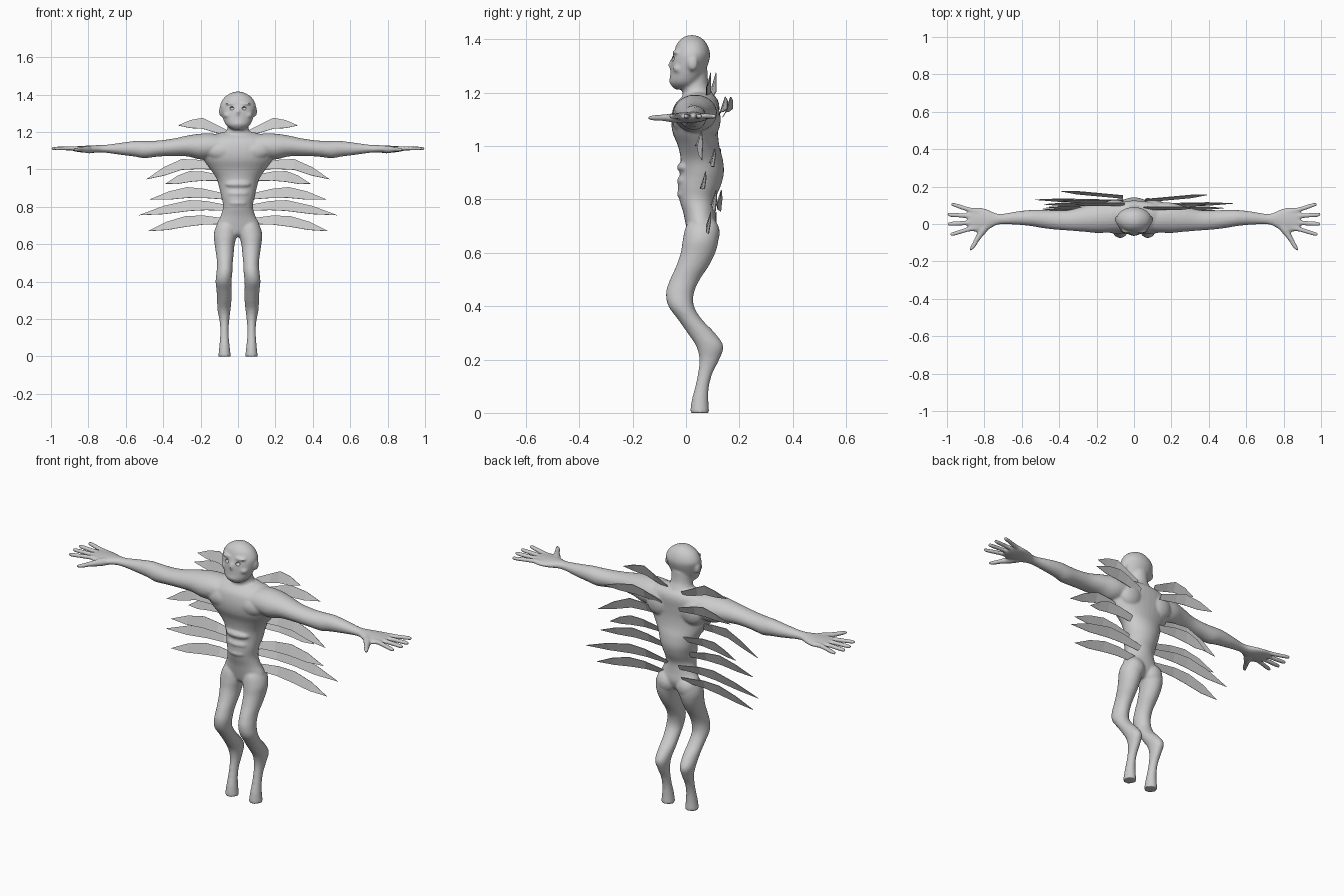
import bpy, bmesh, math
from mathutils import Vector, Matrix

grey = bpy.data.materials.new("plain grey")
grey.diffuse_color = (0.6, 0.6, 0.6, 1)


def spline(rows, steps=5):
    """Smooth interpolation through rows of numbers."""
    out = []
    for i in range(len(rows) - 1):
        p0, p1 = rows[max(i - 1, 0)], rows[i]
        p2, p3 = rows[i + 1], rows[min(i + 2, len(rows) - 1)]
        for s in range(steps):
            t = s / steps
            out.append([0.5 * (2 * b + (c - a) * t + (2 * a - 5 * b + 4 * c - d) * t * t
                               + (3 * b - a - 3 * c + d) * t ** 3)
                        for a, b, c, d in zip(p0, p1, p2, p3)])
    return out + [list(rows[-1])]


def loft(bm, rows, axis, sides=24):
    """Skin ellipses (x, y, z, ra, rb) lying square to the given axis."""
    u, v = {"z": ((1, 0, 0), (0, 1, 0)), "x": ((0, 1, 0), (0, 0, 1)),
            "y": ((1, 0, 0), (0, 0, 1))}[axis]
    u, v = Vector(u), Vector(v)
    rings = []
    for x, y, z, ra, rb in spline(rows):
        ring = []
        for k in range(sides):
            a = 2 * math.pi * k / sides
            ring.append(bm.verts.new(Vector((x, y, z)) + u * max(ra, 0.002) * math.cos(a)
                                     + v * max(rb, 0.002) * math.sin(a)))
        rings.append(ring)
    for r, q in zip(rings, rings[1:]):
        for k in range(sides):
            bm.faces.new((r[k], r[(k + 1) % sides], q[(k + 1) % sides], q[k]))
    bm.faces.new(rings[0])
    bm.faces.new(rings[-1])


def blob(bm, centre, radii):
    m = Matrix.Translation(centre) @ Matrix.Diagonal((*radii, 1))
    bmesh.ops.create_uvsphere(bm, u_segments=20, v_segments=12, radius=1, matrix=m)


def finish(bm, name):
    bmesh.ops.recalc_face_normals(bm, faces=bm.faces)
    me = bpy.data.meshes.new(name)
    bm.to_mesh(me)
    bm.free()
    me.materials.append(grey)
    ob = bpy.data.objects.new(name, me)
    bpy.context.collection.objects.link(ob)
    return ob


body = bmesh.new()

# torso: (z, front y, back y, half width)
torso = [(0.64, 0.03, 0.08, 0.04), (0.66, 0.01, 0.1, 0.09), (0.7, 0.0, 0.115, 0.115),
         (0.75, -0.01, 0.11, 0.093), (0.8, -0.025, 0.11, 0.08), (0.85, -0.03, 0.13, 0.088),
         (0.9, -0.022, 0.142, 0.1), (0.95, -0.02, 0.138, 0.115), (1.0, -0.03, 0.125, 0.148),
         (1.05, -0.05, 0.12, 0.185), (1.1, -0.055, 0.122, 0.215), (1.15, -0.045, 0.125, 0.2),
         (1.18, -0.02, 0.115, 0.15), (1.2, 0.01, 0.09, 0.08)]
loft(body, [(0, (f + b) / 2, z, w, (b - f) / 2) for z, f, b, w in torso], "z", 32)

# neck
loft(body, [(0, 0.05, 1.14, 0.09, 0.065), (0, 0.045, 1.19, 0.068, 0.058),
            (0, 0.035, 1.23, 0.055, 0.05), (0, 0.03, 1.29, 0.055, 0.05)], "z")

# head
loft(body, [(0, 0.0, 1.212, 0.03, 0.04), (0, -0.003, 1.235, 0.062, 0.057),
            (0, 0.005, 1.27, 0.08, 0.064), (0, 0.016, 1.32, 0.093, 0.071),
            (0, 0.022, 1.35, 0.094, 0.068), (0, 0.022, 1.385, 0.073, 0.055),
            (0, 0.022, 1.408, 0.038, 0.032), (0, 0.022, 1.416, 0.008, 0.008)], "z")
blob(body, (0, -0.05, 1.305), (0.012, 0.016, 0.022))            # nose
blob(body, (0, -0.05, 1.245), (0.03, 0.014, 0.01))              # lips
# stomach folds
for z, w in ((0.92, 0.07), (0.87, 0.062), (0.82, 0.055)):
    blob(body, (0, 0.0, z), (w, 0.034, 0.022))

# leg: (z, front y, back y, inner x, outer x)
leg = [(0.74, 0.03, 0.09, 0.03, 0.08), (0.7, 0.0, 0.12, 0.008, 0.115),
       (0.65, -0.012, 0.122, 0.006, 0.13), (0.6, -0.02, 0.11, 0.018, 0.125),
       (0.55, -0.037, 0.085, 0.023, 0.118), (0.5, -0.06, 0.052, 0.028, 0.112),
       (0.45, -0.075, 0.03, 0.03, 0.115), (0.4, -0.066, 0.03, 0.035, 0.12),
       (0.35, -0.03, 0.06, 0.035, 0.115), (0.3, 0.005, 0.108, 0.035, 0.112),
       (0.25, 0.038, 0.14, 0.04, 0.11), (0.2, 0.05, 0.125, 0.046, 0.1),
       (0.15, 0.045, 0.1, 0.05, 0.095), (0.1, 0.035, 0.086, 0.049, 0.096),
       (0.05, 0.022, 0.084, 0.044, 0.1), (0.0, 0.015, 0.087, 0.038, 0.106)]
# arm: (x, y, z, half depth, half height)
arm = [(0.04, 0.035, 1.125, 0.07, 0.05), (0.13, 0.035, 1.125, 0.08, 0.066),
       (0.2, 0.033, 1.122, 0.081, 0.069), (0.27, 0.027, 1.125, 0.068, 0.056),
       (0.35, 0.02, 1.118, 0.055, 0.046), (0.43, 0.022, 1.111, 0.051, 0.043),
       (0.5, 0.028, 1.106, 0.048, 0.046), (0.55, 0.032, 1.11, 0.043, 0.042),
       (0.62, 0.032, 1.11, 0.036, 0.033), (0.7, 0.027, 1.11, 0.028, 0.022),
       (0.74, 0.025, 1.11, 0.033, 0.02), (0.79, 0.022, 1.108, 0.058, 0.02),
       (0.84, 0.023, 1.108, 0.066, 0.017), (0.88, 0.023, 1.11, 0.055, 0.012),
       (0.89, 0.023, 1.11, 0.03, 0.006)]
# finger: (root y, tip x, tip y)
fingers = [(0.075, 0.98, 0.105), (0.042, 1.0, 0.05), (0.008, 1.0, 0.0), (-0.025, 0.985, -0.056)]

for s in (-1, 1):
    loft(body, [(s * (i + o) / 2, (f + b) / 2, z, (o - i) / 2, (b - f) / 2)
                for z, f, b, i, o in leg], "z")
    blob(body, (s * 0.06, 0.075, 0.675), (0.058, 0.052, 0.06))   # buttock
    loft(body, [(s * x, y, z, a, b) for x, y, z, a, b in arm], "x")
    for ry, tx, ty in fingers:
        rows = [(0.82, ry * 0.9, 0.012), (0.87, ry, 0.013), (0.91, ry + (ty - ry) * 0.35, 0.0125),
                (tx - 0.025, ry + (ty - ry) * 0.85, 0.0115), (tx - 0.004, ty, 0.008), (tx, ty, 0.002)]
        loft(body, [(s * x, y, 1.112, r, r * 0.9) for x, y, r in rows], "x", 12)
    # thumb
    loft(body, [(s * x, y, 1.106, r, r * 0.8) for x, y, r in
                ((0.79, 0.0, 0.026), (0.81, -0.04, 0.024), (0.84, -0.085, 0.016),
                 (0.86, -0.12, 0.014), (0.873, -0.138, 0.009), (0.877, -0.144, 0.002))], "y", 12)
    blob(body, (s * 0.085, -0.015, 1.1), (0.085, 0.038, 0.05))   # chest muscle
    blob(body, (s * 0.1, 0.09, 1.1), (0.07, 0.04, 0.07))         # shoulder blade
    blob(body, (s * 0.035, -0.03, 1.352), (0.034, 0.022, 0.009))  # brow
    blob(body, (s * 0.052, -0.025, 1.29), (0.026, 0.024, 0.018))  # cheek
    blob(body, (s * 0.09, 0.025, 1.31), (0.012, 0.02, 0.028))    # ear

body_ob = finish(body, "body")

# eye socket cutters
cut = bmesh.new()
for s in (-1, 1):
    blob(cut, (s * 0.033, -0.052, 1.327), (0.012, 0.016, 0.01))
cutter = finish(cut, "eye_socket_cutter")
cutter.hide_render = True
cutter.hide_viewport = True

# fuse the body into one smooth skin, then cut the eyes
remesh = body_ob.modifiers.new("skin", "REMESH")
remesh.mode = "VOXEL"
remesh.voxel_size = 0.0065
remesh.use_smooth_shade = True
soft = body_ob.modifiers.new("soften", "SMOOTH")
soft.factor = 0.5
soft.iterations = 4
eyes = body_ob.modifiers.new("eyes", "BOOLEAN")
eyes.operation = "DIFFERENCE"
eyes.object = cutter

# feathers: (root x, root z, peak x, peak z, tip x, tip z, y, sweep to tip)
feathers = [(0.05, 1.19, 0.19, 1.275, 0.32, 1.235, 0.085, 0.0),
            (0.06, 1.12, 0.22, 1.185, 0.39, 1.14, 0.125, 0.03),
            (0.08, 1.01, 0.3, 1.055, 0.49, 0.947, 0.04, 0.02),
            (0.07, 0.95, 0.26, 0.99, 0.388, 0.923, 0.095, 0.01),
            (0.05, 0.85, 0.27, 0.905, 0.47, 0.84, 0.06, 0.01),
            (0.04, 0.79, 0.26, 0.835, 0.53, 0.755, 0.1, 0.01),
            (0.05, 0.72, 0.28, 0.75, 0.48, 0.67, 0.085, 0.0)]
for s, side in ((-1, "left"), (1, "right")):
    for n, (rx, rz, px, pz, tx, tz, y, sweep) in enumerate(feathers):
        bm = bmesh.new()
        top = [(rx, rz + 0.015), ((rx + px) / 2 + 0.02, (rz + pz) / 2 + 0.018), (px, pz),
               (px * 0.5 + tx * 0.5, pz * 0.55 + tz * 0.45 + 0.006)]
        low = [(rx, rz - 0.012), ((rx + px) / 2 + 0.02, (rz + pz) / 2 - 0.03), (px, pz - 0.057),
               (px * 0.5 + tx * 0.5, pz * 0.5 + tz * 0.5 - 0.034)]

        def point(x, z, lean):
            t = (x - rx) / (tx - rx)
            return bm.verts.new((s * x, y + sweep * t + lean + (0.02 if s < 0 else 0), z))
        a = [point(x, z, 0.008) for x, z in top]
        b = [point(x, z, -0.008) for x, z in low]
        tip = point(tx, tz, 0)
        for k in range(3):
            bm.faces.new((a[k], a[k + 1], b[k + 1], b[k]))
        bm.faces.new((a[3], tip, b[3]))
        ob = finish(bm, f"feather_{side}_{n + 1}")
        thick = ob.modifiers.new("thickness", "SOLIDIFY")
        thick.thickness = 0.003
        thick.offset = 0
